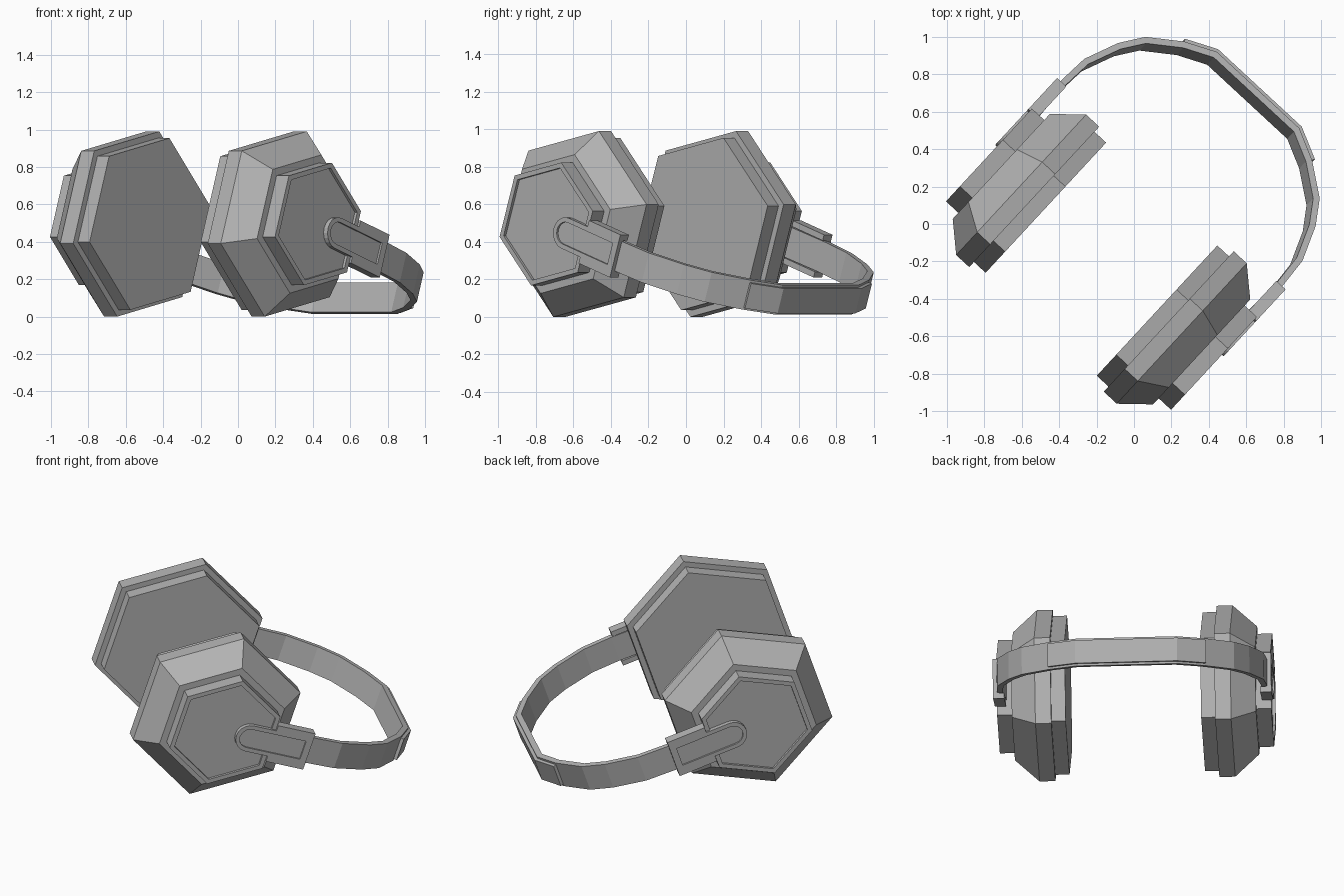
import bpy, bmesh, math
from mathutils import Matrix, Vector

if "Cube" in bpy.data.objects:
    bpy.data.objects.remove(bpy.data.objects["Cube"])

grey = bpy.data.materials.new("plain_grey")
grey.use_nodes = True
grey.diffuse_color = (0.45, 0.45, 0.45, 1)
grey.node_tree.nodes["Principled BSDF"].inputs["Base Color"].default_value = grey.diffuse_color

# Local frame: x along the band, y across the head, z over the band's width
FRAME = (Matrix.Translation((-0.174, -0.188, 0.495))
         @ Matrix.Rotation(math.radians(47.2), 4, 'Z')
         @ Matrix.Rotation(math.radians(18.5), 4, 'Y'))


def loft(name, rings):
    """Skin a list of equal-length closed rings and cap both ends."""
    bm = bmesh.new()
    loops = [[bm.verts.new(p) for p in ring] for ring in rings]
    n = len(loops[0])
    for a, b in zip(loops, loops[1:]):
        for i in range(n):
            j = (i + 1) % n
            bm.faces.new((a[i], a[j], b[j], b[i]))
    bm.faces.new(loops[0])
    bm.faces.new(loops[-1])
    bmesh.ops.recalc_face_normals(bm, faces=bm.faces)
    mesh = bpy.data.meshes.new(name)
    bm.to_mesh(mesh)
    bm.free()
    mesh.materials.append(grey)
    obj = bpy.data.objects.new(name, mesh)
    bpy.context.collection.objects.link(obj)
    obj.matrix_world = FRAME
    return obj


def hexagon(radius, y):
    angles = [math.radians(30 + 60 * k) for k in range(6)]
    return [(radius * math.cos(a), y, radius * math.sin(a)) for a in angles]


def side_prism(name, outline, y0, y1):
    return loft(name, [[(x, y, z) for x, z in outline] for y in (y0, y1)])


def rounded_end(centre, radius, steps=10):
    """Half circle that opens toward +x, from the top edge to the bottom edge."""
    angles = [math.pi * (0.5 + k / steps) for k in range(steps + 1)]
    return [(centre + radius * math.cos(a), radius * math.sin(a)) for a in angles]


def offset(path, d):
    """Shift an open path sideways with mitred corners."""
    pts = [Vector(p) for p in path]
    out = []
    for i, p in enumerate(pts):
        dirs = [(pts[k + 1] - pts[k]).normalized()
                for k in (i - 1, i) if 0 <= k < len(pts) - 1]
        normals = [Vector((-t.y, t.x)) for t in dirs]
        m = sum(normals, Vector((0, 0))).normalized()
        out.append(p + m * d / m.dot(normals[0]))
    return out


def strip(name, path, d0, d1, half_width):
    outline = offset(path, d0) + offset(path, d1)[::-1]
    return loft(name, [[(p.x, p.y, z) for p in outline]
                       for z in (-half_width, half_width)])


for side, s in (("left", -1), ("right", 1)):
    # Ear cup: pad, bevelled shell and recessed outer plate
    parts = {
        "ear_pad": [(0.484, 0.405), (0.484, 0.50)],
        "cup_shell": [(0.522, 0.49), (0.522, 0.585), (0.39, 0.73)],
        "cup_plate": [(0.345, 0.72), (0.345, 0.82), (0.315, 0.82), (0.315, 0.803)],
    }
    for part, profile in parts.items():
        loft(f"{side}_{part}", [hexagon(r, s * y) for r, y in profile])

    # Yoke: rounded tongue that widens into a bracket, with a sunken slot
    tongue = rounded_end(0.155, 0.085)
    bracket = [(0.30, -0.085), (0.30, -0.12), (0.54, -0.12),
               (0.54, 0.12), (0.30, 0.12), (0.30, 0.085)]
    yoke = side_prism(f"{side}_yoke", tongue + bracket, s * 0.797, s * 0.832)
    slot = rounded_end(0.155, 0.06) + [(0.50, -0.06), (0.50, 0.06)]
    cutter = side_prism(f"{side}_slot_cutter", slot, s * 0.82, s * 0.86)
    cutter.hide_render = True
    cutter.hide_viewport = True
    cut = yoke.modifiers.new("slot", 'BOOLEAN')
    cut.operation = 'DIFFERENCE'
    cut.object = cutter

    # Rails that hold the band inside the bracket
    for edge, e in (("upper", 1), ("lower", -1)):
        rail = [(0.29, e * 0.088), (0.54, e * 0.088), (0.54, e * 0.12), (0.29, e * 0.12)]
        side_prism(f"{side}_{edge}_rail", rail, s * 0.765, s * 0.80)

# Headband: half path mirrored across the head, with a raised strip on top
half = [(0.28, 0.795), (0.55, 0.808), (0.735, 0.795), (0.93, 0.72),
        (1.06, 0.635), (1.19, 0.465), (1.272, 0.30)]
band = half + [(x, -y) for x, y in reversed(half)]
strip("headband", band, 0, -0.035, 0.083)
strip("headband_top_strip", band[5:-5], -0.005, 0.02, 0.07)
